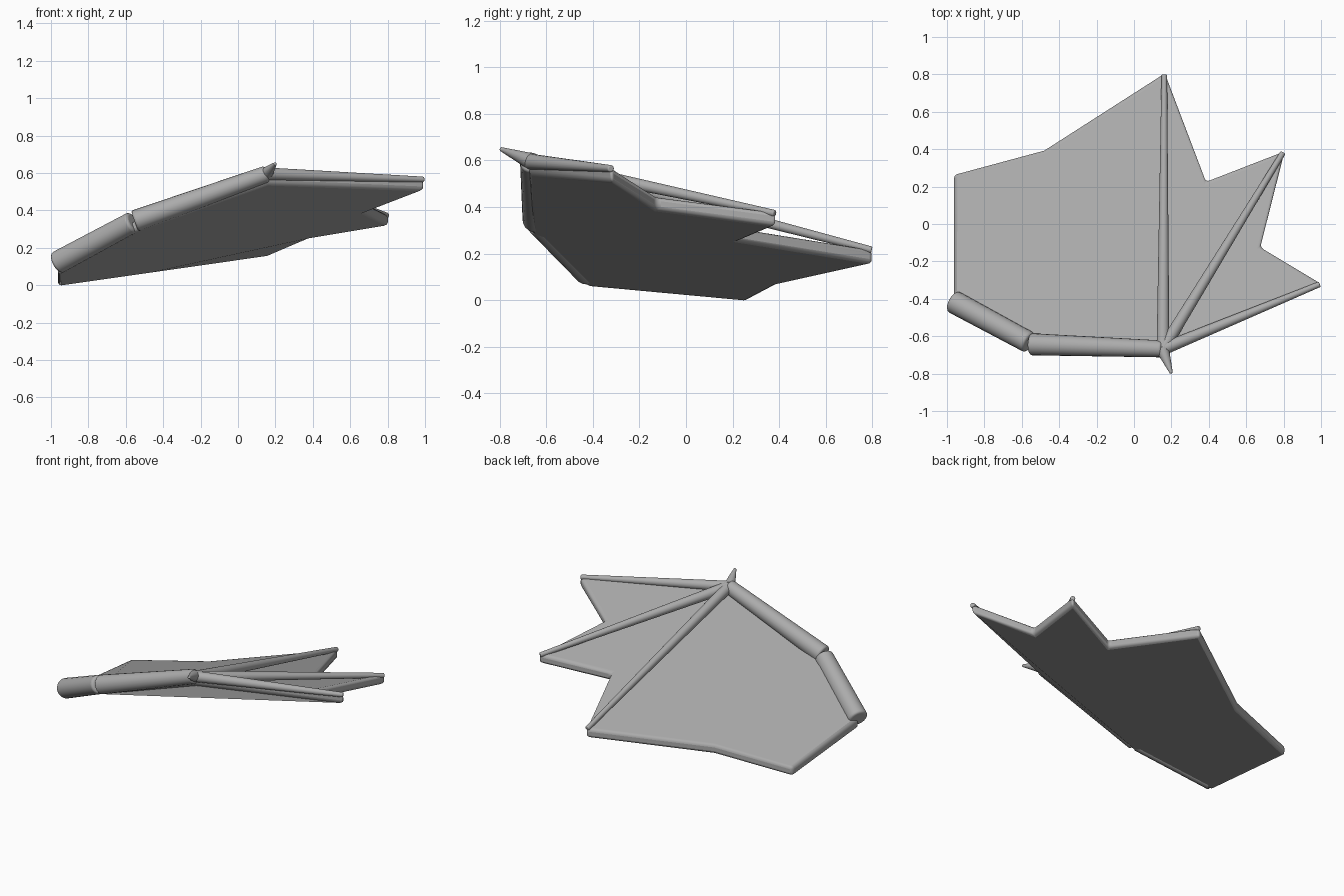
import bpy
import bmesh
from math import radians
from mathutils import Vector, Matrix

cube = bpy.data.objects.get("Cube")
if cube:
    bpy.data.objects.remove(cube, do_unlink=True)

grey = bpy.data.materials.new("grey hide")
grey.use_nodes = True
colour = (0.41, 0.41, 0.41, 1)
grey.diffuse_color = colour
grey.node_tree.nodes["Principled BSDF"].inputs["Base Color"].default_value = colour


def finish(name, bm, bevel):
    """Turn a bmesh into a named, softly edged, smooth-shaded object."""
    mesh = bpy.data.meshes.new(name)
    bm.to_mesh(mesh)
    bm.free()
    mesh.materials.append(grey)
    obj = bpy.data.objects.new(name, mesh)
    bpy.context.collection.objects.link(obj)
    soft = obj.modifiers.new("Soft edges", 'BEVEL')
    soft.width = bevel
    soft.segments = 3
    soft.limit_method = 'ANGLE'
    soft.angle_limit = radians(30)
    bpy.ops.object.select_all(action='DESELECT')
    bpy.context.view_layer.objects.active = obj
    obj.select_set(True)
    bpy.ops.object.shade_smooth_by_angle(angle=radians(50))


def bone(name, start, end, r_start, r_end, bevel):
    """Tapered round bone between two points."""
    start, end = Vector(start), Vector(end)
    axis = end - start
    bm = bmesh.new()
    bmesh.ops.create_cone(bm, cap_ends=True, segments=20, radius1=r_start,
                          radius2=r_end, depth=axis.length)
    turn = axis.to_track_quat('Z', 'Y').to_matrix().to_4x4()
    bm.transform(Matrix.Translation((start + end) / 2) @ turn)
    finish(name, bm, bevel)


# Arm bones
wrist = (0.155, -0.668, 0.595)
bone("upper_arm", (-0.968, -0.414, 0.119), (-0.56, -0.634, 0.338), 0.062, 0.058, 0.014)
bone("forearm", (-0.552, -0.643, 0.342), wrist, 0.059, 0.045, 0.012)
bone("thumb_claw", (0.152, -0.668, 0.597), (0.2, -0.798, 0.65), 0.036, 0.008, 0.004)

# Finger bones
finger_tips = {
    "inner_finger": (0.162, 0.798, 0.215),
    "middle_finger": (0.797, 0.382, 0.372),
    "outer_finger": (0.993, -0.322, 0.565),
}
for name, tip in finger_tips.items():
    bone(name, wrist, tip, 0.034, 0.015, 0.006)

# Membrane outline on its underside: shoulder, elbow, wrist, then the
# finger tips with a notch between each, the rear scallop and the corner
outline = [
    (-0.962, -0.425, 0.055),
    (-0.555, -0.662, 0.285),
    (0.16, -0.675, 0.545),
    (1.0, -0.32, 0.508),
    (0.675, -0.125, 0.385),
    (0.805, 0.388, 0.318),
    (0.385, 0.225, 0.25),
    (0.165, 0.805, 0.156),
    (-0.48, 0.392, 0.065),
    (-0.962, 0.262, -0.005),
]

# Wing membrane: one taut skin stretched over the outline, thickened upwards
bm = bmesh.new()
skin = bm.faces.new([bm.verts.new(co) for co in outline])
sheet = bmesh.ops.extrude_face_region(bm, geom=[skin], use_keep_orig=True)
upper = [v for v in sheet["geom"] if isinstance(v, bmesh.types.BMVert)]
bmesh.ops.translate(bm, verts=upper, vec=(0, 0, 0.06))
bmesh.ops.recalc_face_normals(bm, faces=bm.faces[:])
finish("wing_membrane", bm, 0.018)
